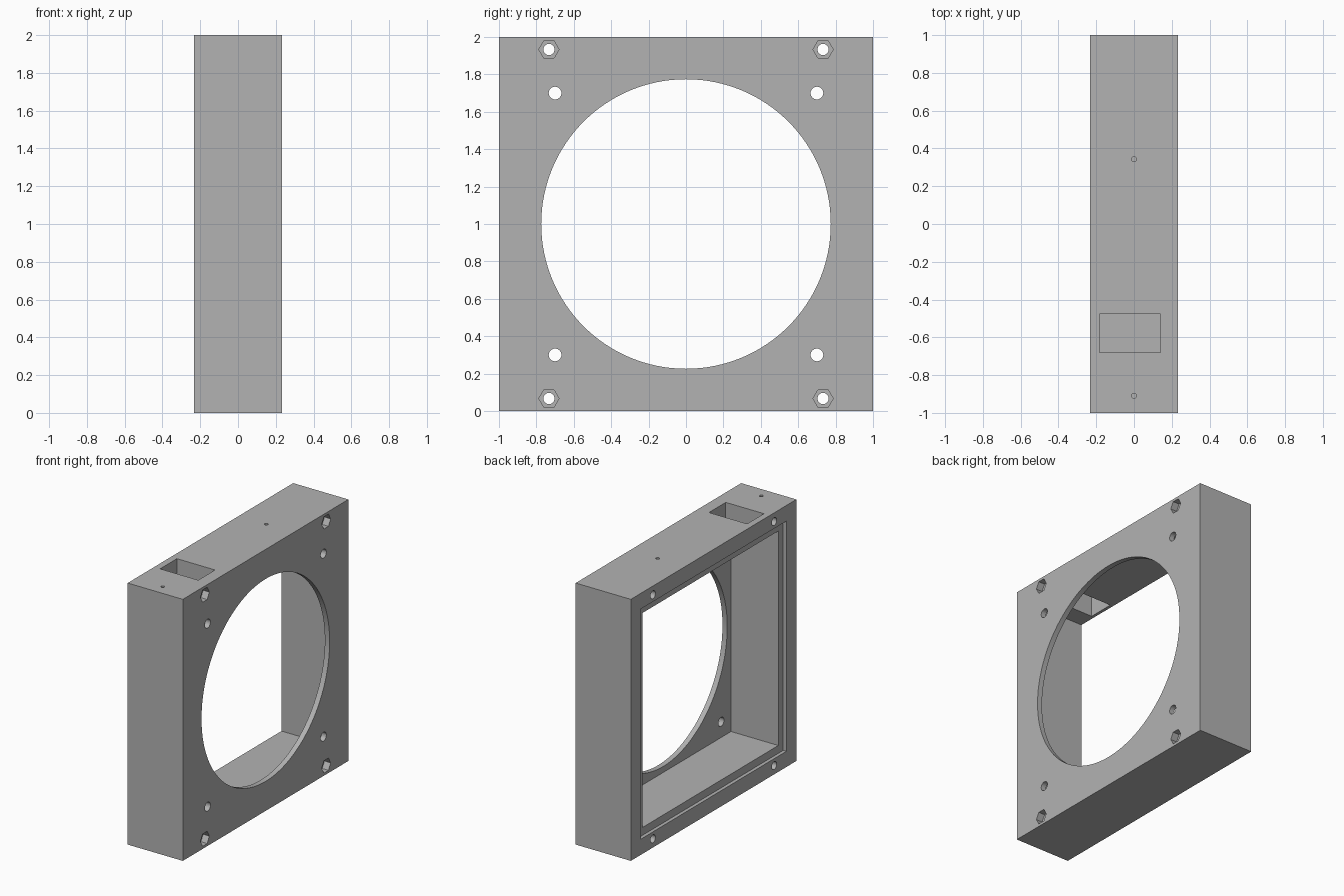
import bpy
from math import pi

if "Cube" in bpy.data.objects:
    bpy.data.objects.remove(bpy.data.objects["Cube"])

HALF = 0.2333        # half depth of the frame along x
PLATE = 0.193        # inner face of the front plate
MID = 1.0            # height of the frame centre

grey = bpy.data.materials.new("plain_grey")
grey.use_nodes = True
grey.diffuse_color = (0.45, 0.45, 0.45, 1)
grey.node_tree.nodes["Principled BSDF"].inputs["Base Color"].default_value = (0.45, 0.45, 0.45, 1)


def box(name, x, y, z):
    """Box between the given (low, high) bounds."""
    spans = (x, y, z)
    bpy.ops.mesh.primitive_cube_add(size=1, location=[(a + b) / 2 for a, b in spans])
    ob = bpy.context.object
    ob.name = name
    ob.scale = [b - a for a, b in spans]
    bpy.ops.object.transform_apply(location=True, rotation=False, scale=True)
    return ob


def rod(name, radius, start, end, across, sides=32, upright=False):
    """Rod along x at (y, z), or along z at (x, y) when upright."""
    mid = (start + end) / 2
    place = (*across, mid) if upright else (mid, *across)
    bpy.ops.mesh.primitive_cylinder_add(
        vertices=sides, radius=radius, depth=end - start, location=place,
        rotation=(0, 0 if upright else pi / 2, 0))
    ob = bpy.context.object
    ob.name = name
    return ob


def cut(body, cutter):
    """Subtract the cutter from the body and discard it."""
    cutter.hide_render = True
    mod = body.modifiers.new("cut", "BOOLEAN")
    mod.operation = "DIFFERENCE"
    mod.solver = "EXACT"
    mod.object = cutter
    bpy.context.view_layer.objects.active = body
    bpy.ops.object.modifier_apply(modifier=mod.name)
    bpy.data.objects.remove(cutter)


# Outer block
housing = box("fan_housing", (-HALF, HALF), (-1, 1), (0, 2))

# Square cavity and the shallow step around its open side
for name, half, start, end in (("cavity", 0.82, -0.5, PLATE),
                               ("step", 0.88, -0.5, -HALF + 0.0267)):
    cut(housing, box(name, (start, end), (-half, half), (MID - half, MID + half)))

# Large round opening through the plate
cut(housing, rod("round_opening", 0.774, 0.1, 0.5, (0, MID), sides=128))

# Corner fixings: plate holes, through bolts and hexagonal nut pockets
for sy in (-1, 1):
    for sz in (-1, 1):
        bolt = (sy * 0.733, MID + sz * 0.933)
        cut(housing, rod("plate_hole", 0.034, 0.1, 0.5, (sy * 0.7, MID + sz * 0.7)))
        cut(housing, rod("bolt_hole", 0.03, -0.5, 0.5, bolt))
        cut(housing, rod("nut_pocket", 0.054, HALF - 0.053, 0.5, bolt, sides=6))

# Rectangular socket slot through the top wall, with its two screw holes
cut(housing, box("socket_slot", (-0.183, 0.14), (-0.68, -0.477), (1.7, 2.2)))
for y in (-0.91, 0.343):
    cut(housing, rod("screw_hole", 0.0135, 1.87, 2.2, (0, y), sides=24, upright=True))

# Finish: one colour, smooth hole walls with sharp edges
housing.data.materials.clear()
housing.data.materials.append(grey)
bpy.ops.object.select_all(action="DESELECT")
housing.select_set(True)
bpy.context.view_layer.objects.active = housing
bpy.ops.object.shade_smooth_by_angle(angle=pi / 6)
